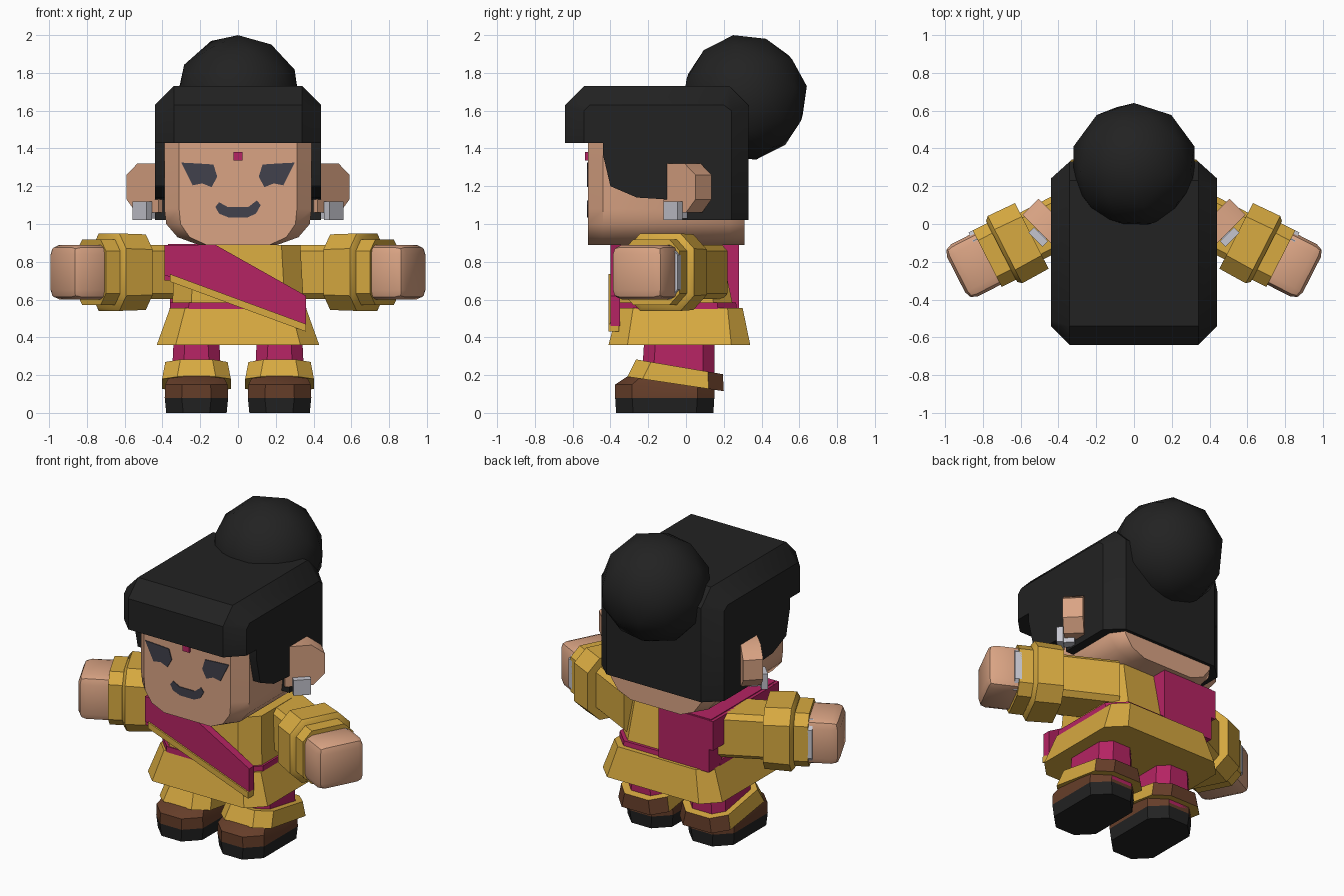
import bpy, bmesh
from mathutils import Vector, Matrix

if "Cube" in bpy.data.objects:
    bpy.data.objects.remove(bpy.data.objects["Cube"])


def material(name, r, g, b):
    m = bpy.data.materials.new(name)
    m.use_nodes = True
    m.diffuse_color = (r, g, b, 1)
    m.node_tree.nodes["Principled BSDF"].inputs["Base Color"].default_value = (r, g, b, 1)
    return m


SKIN = material("skin", .70, .37, .23)
GOLD = material("gold_cloth", .68, .40, .052)
PINK = material("pink_cloth", .46, .017, .125)
HAIR = material("black", .016, .016, .016)
BROWN = material("brown_leather", .13, .047, .022)
SILVER = material("silver", .56, .56, .62)
SLATE = material("slate_features", .053, .053, .072)
parts = []


def finish(name, bm, *mats):
    bmesh.ops.recalc_face_normals(bm, faces=bm.faces[:])
    mesh = bpy.data.meshes.new(name)
    bm.to_mesh(mesh)
    bm.free()
    for m in mats:
        mesh.materials.append(m)
    ob = bpy.data.objects.new(name, mesh)
    bpy.context.collection.objects.link(ob)
    parts.append(ob)
    return ob


def loft(name, rings, *mats, bevel=0):
    """Closed solid through rings with equal point counts."""
    bm = bmesh.new()
    vs = [[bm.verts.new(p) for p in ring] for ring in rings]
    n = len(vs[0])
    for a, b in zip(vs, vs[1:]):
        for i in range(n):
            j = (i + 1) % n
            bm.faces.new((a[i], a[j], b[j], b[i]))
    bm.faces.new(vs[0])
    bm.faces.new(vs[-1])
    if bevel:
        bmesh.ops.recalc_face_normals(bm, faces=bm.faces[:])
        bmesh.ops.bevel(bm, geom=bm.edges[:], offset=bevel, segments=2,
                        profile=.5, affect='EDGES')
    return finish(name, bm, *mats)


def prism(name, pts, place, d0, d1, *mats, bevel=0):
    return loft(name, [[place(p, q, d) for p, q in pts] for d in (d0, d1)],
                *mats, bevel=bevel)


def octagon(hx, hy, c):
    return [(-hx + c, -hy), (hx - c, -hy), (hx, -hy + c), (hx, hy - c),
            (hx - c, hy), (-hx + c, hy), (-hx, hy - c), (-hx, -hy + c)]


def rect(x0, x1, y0, y1):
    return [(x0, y0), (x1, y0), (x1, y1), (x0, y1)]


def flat_ring(hx, y0, y1, c, z, cx=0, slope=0):
    """Horizontal octagon, optionally tilted along y."""
    cy = (y0 + y1) / 2
    return [(cx + x, cy + y, z + slope * (cy + y))
            for x, y in octagon(hx, (y1 - y0) / 2, c)]


def facing(p, q, d):
    return (p, d, q)


def upright(p, q, d):
    return (p, q, d)


# Head with a tapered jaw and chamfered front corners
half = [(.21, .89), (.32, .93), (.38, 1.0), (.39, 1.08), (.39, 1.6)]
jaw = half + [(-x, z) for x, z in reversed(half)]
loft("head", [[(x * k, y, z) for x, z in jaw]
              for y, k in ((-.52, .8), (-.44, 1), (.23, 1), (.31, .85))], SKIN)

# Hair cap with a heavy fringe
hairline = [(-.1, 1.02), (-.1, 1.13), (-.26, 1.14), (-.4, 1.2), (-.44, 1.37), (-.44, 1.43)]
crown = [(-.64, 1.43), (-.64, 1.63), (-.54, 1.73), (.23, 1.73), (.33, 1.63), (.33, 1.02)]
crown_side = [(-.54, 1.43), (-.54, 1.6), (-.51, 1.63), (.2, 1.63), (.24, 1.6), (.24, 1.02)]
loft("hair_cap", [[(x, y, z) for y, z in prof + hairline] for x, prof in
                  ((-.44, crown_side), (-.34, crown), (.34, crown), (.44, crown_side))], HAIR)

# Bun
bm = bmesh.new()
bmesh.ops.create_icosphere(bm, subdivisions=2, radius=.335,
                           matrix=Matrix.Translation((0, .31, 1.67)) @ Matrix.Rotation(.18, 4, 'X'))
finish("hair_bun", bm, HAIR)

# Mouth and forehead mark
smile = [(-.12, 1.09), (-.10, 1.115), (-.055, 1.09), (.055, 1.09), (.10, 1.125), (.12, 1.1),
         (.095, 1.055), (.05, 1.035), (-.05, 1.035), (-.1, 1.055)]
prism("mouth", smile, facing, -.525, -.517, SLATE)
prism("forehead_mark", rect(-.024, .024, 1.335, 1.38), facing, -.535, -.515, PINK)

# Tunic, belt and skirt
loft("tunic", [flat_ring(.35, -.355, .255, .1, .54), flat_ring(.33, -.33, .18, .1, .89)], GOLD)
loft("belt", [flat_ring(.362, -.362, .27, .1, .54), flat_ring(.36, -.36, .265, .1, .585)], PINK)
loft("skirt", [flat_ring(.43, -.41, .34, .1, .36), flat_ring(.36, -.36, .30, .08, .555)], GOLD)

# Sash: diagonal front, shoulder strap, side drape and back panel
prism("sash_front", [(-.39, .89), (-.12, .89), (.36, .62), (.36, .46), (-.39, .73)],
      facing, -.40, -.35, PINK)
prism("sash_trim", [(-.36, .735), (.36, .47), (.36, .43), (-.36, .695)],
      facing, -.41, -.355, GOLD)
prism("sash_shoulder", rect(-.37, -.12, -.39, .27), upright, .87, .893, PINK)
prism("sash_side", rect(-.39, -.355, -.39, .28), upright, .70, .888, PINK)
prism("sash_back", rect(-.36, 0, .55, .89), facing, .15, .28, PINK)

eye = [(.11, 1.25), (.13, 1.315), (.205, 1.32), (.30, 1.325), (.265, 1.255), (.24, 1.205),
       (.19, 1.215), (.14, 1.195)]
lobe = [(0, 1.32), (.16, 1.32), (.24, 1.26), (.24, 1.13), (.17, 1.06), (0, 1.06)]

for side, s in (("left", 1), ("right", -1)):
    def mirrored(p, q, d):
        return (s * p, d, q)

    def ear_place(u, z, t):
        # u runs outward and back, t is depth behind the ear's front
        return (s * (.42 + .707 * (u - t)), -.12 + .707 * (u + t), z)

    def arm_place(p, q, d):
        # d runs along the arm, p across it
        return (s * (.89 * d + .455 * (.19 + p)), -.455 * d + .89 * (.19 + p), .745 + q)

    def arm_ring(d, h, c):
        return [arm_place(p, q, d) for p, q in octagon(h, h + .005, c)]

    # Face and ears
    prism(side + "_eye", eye, mirrored, -.525, -.517, SLATE)
    prism(side + "_ear", lobe, ear_place, 0, .12, SKIN)
    prism(side + "_earring", rect(.045, .15, 1.02, 1.12), ear_place, -.045, -.005, SILVER)
    prism(side + "_earring_stud", rect(.06, .12, 1.03, 1.09), ear_place, -.01, .06, SILVER)

    # Arm, stacked cuffs, bracelet and hand
    loft(side + "_sleeve", [arm_ring(.16, .138, .03), arm_ring(.55, .138, .03)], GOLD)
    loft(side + "_cuff", [arm_ring(d, h, .08) for d, h in
                          ((.51, .195), (.67, .2), (.69, .18))], GOLD)
    loft(side + "_cuff_end", [arm_ring(.67, .168, .06), arm_ring(.775, .168, .06)], GOLD)
    prism(side + "_bracelet", [(p + .018, q) for p, q in octagon(.15, .142, .05)],
          arm_place, .76, .80, SILVER)
    prism(side + "_hand", rect(-.155, .155, -.145, .145), arm_place, .72, .96,
          SKIN, bevel=.05)

    # Leg and boot
    cx = s * .22
    loft(side + "_leg", [flat_ring(.135, -.24, .15, .06, .1, cx),
                         flat_ring(.12, -.22, .15, .06, .4, cx)], PINK)
    loft(side + "_sole", [flat_ring(.16, -.37, .145, .09, 0, cx),
                          flat_ring(.168, -.375, .15, .09, .08, cx)], HAIR)
    loft(side + "_boot", [flat_ring(.168, -.375, .15, .09, .08, cx),
                          flat_ring(.165, -.375, .15, .09, .15, cx),
                          flat_ring(.14, -.30, .14, .07, .20, cx)], BROWN)
    band = loft(side + "_ankle_band", [flat_ring(.182, -.31, .2, .08, .145, cx, -.15),
                                       flat_ring(.165, -.265, .195, .08, .238, cx, -.17)],
                GOLD, BROWN)
    # Rear of the band is leather
    for f in band.data.polygons:
        if f.normal.y > .3 and abs(f.normal.z) < .7:
            f.material_index = 1

# Smooth gentle curves, keep the facets crisp
bpy.ops.object.select_all(action='DESELECT')
for ob in parts:
    ob.select_set(True)
bpy.context.view_layer.objects.active = parts[0]
bpy.ops.object.shade_smooth_by_angle(angle=.65)
